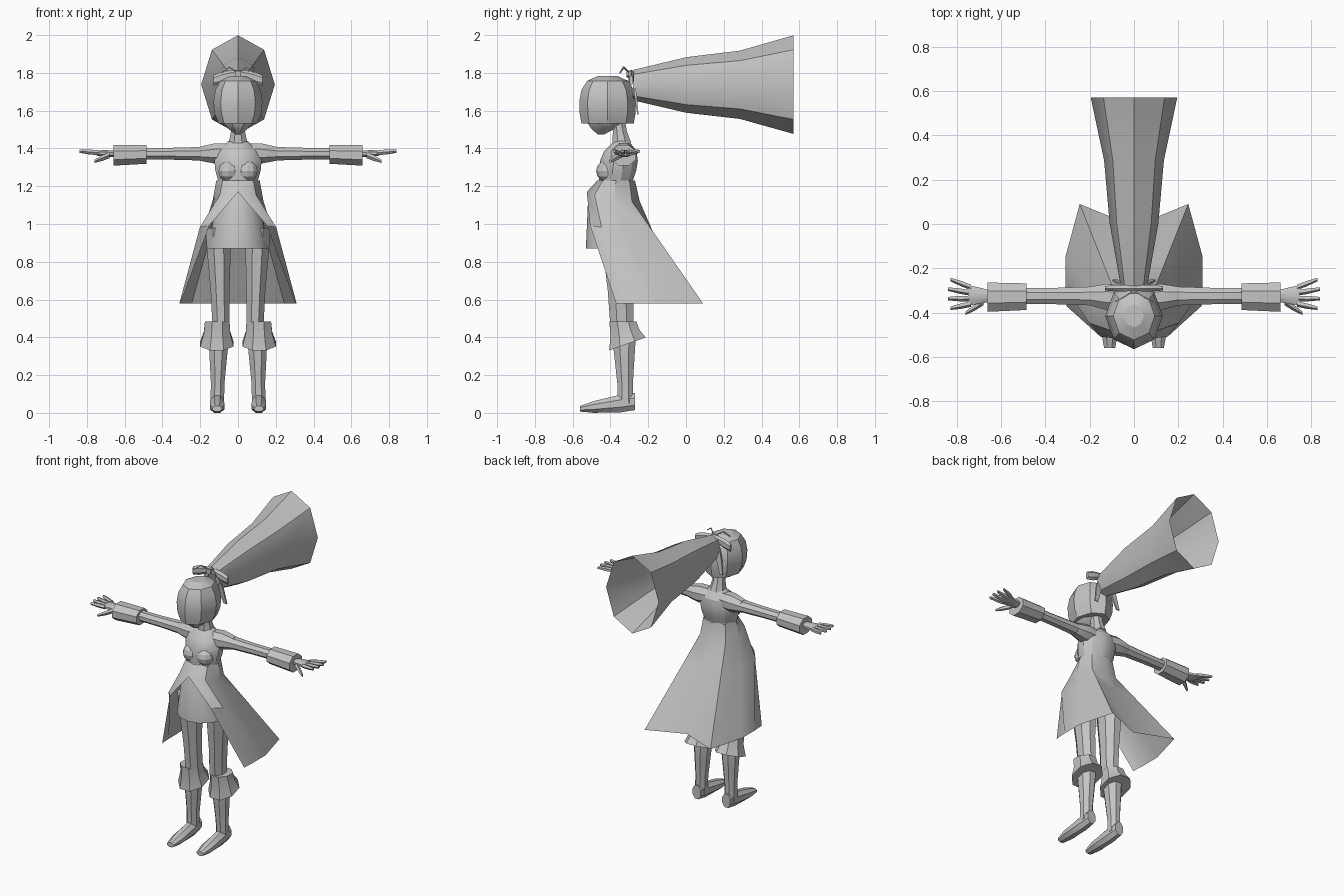
import bpy, bmesh, math
from mathutils import Vector

default_cube = bpy.data.objects.get("Cube")
if default_cube:
    bpy.data.objects.remove(default_cube, do_unlink=True)

grey = bpy.data.materials.new("plain_grey")
grey.use_nodes = True
shade = (.55, .55, .55, 1)
grey.diffuse_color = shade
grey.node_tree.nodes["Principled BSDF"].inputs["Base Color"].default_value = shade


def finish(name, bm, mirror=False, smooth_angle=28):
    """Turn a bmesh into a shaded object, optionally mirrored across x."""
    bmesh.ops.recalc_face_normals(bm, faces=bm.faces)
    mesh = bpy.data.meshes.new(name)
    bm.to_mesh(mesh)
    bm.free()
    mesh.materials.append(grey)
    part = bpy.data.objects.new(name, mesh)
    bpy.context.collection.objects.link(part)
    if mirror:
        part.modifiers.new("mirror", 'MIRROR')
    bpy.ops.object.select_all(action='DESELECT')
    part.select_set(True)
    bpy.context.view_layer.objects.active = part
    bpy.ops.object.shade_smooth_by_angle(angle=math.radians(smooth_angle))


def loft(name, rings, closed=True, caps=True, **options):
    """Bridge a list of point rings with quads."""
    bm = bmesh.new()
    rows = [[bm.verts.new(point) for point in ring] for ring in rings]
    count = len(rows[0])
    for low, high in zip(rows, rows[1:]):
        for i in range(count if closed else count - 1):
            j = (i + 1) % count
            bm.faces.new((low[i], low[j], high[j], high[i]))
    if closed and caps:
        bm.faces.new(rows[0])
        bm.faces.new(rows[-1])
    finish(name, bm, **options)


def sweep(name, axis, start, end, widths, ratio=1, end_ratio=None,
          sides=8, flat=True, tilt=0, **options):
    """Tube with evenly spaced elliptical sections square to an axis."""
    along = "xyz".index(axis)
    across, upward = [i for i in range(3) if i != along]
    turn = math.pi / sides if flat else 0
    rings = []
    for index, width in enumerate(widths):
        fraction = index / (len(widths) - 1)
        centre = Vector(start).lerp(Vector(end), fraction)
        stretch = ratio + ((end_ratio or ratio) - ratio) * fraction
        radius = width / math.cos(turn)
        ring = []
        for k in range(sides):
            angle = math.tau * k / sides + turn
            point = centre.copy()
            rise = radius * stretch * math.sin(angle)
            point[across] += radius * math.cos(angle)
            point[upward] += rise
            point[along] += tilt * fraction * rise
            ring.append(point)
        rings.append(ring)
    loft(name, rings, **options)


def around(angle, radius_x, radius_y, centre_y, height):
    """Point on a horizontal ellipse, measured from the front."""
    return Vector((radius_x * math.sin(angle),
                   centre_y - radius_y * math.cos(angle), height))


# Hips, chest and neck
sweep("hips", 'z', (0, -.37, .95), (0, -.37, 1.23), [.13, .12, .1], ratio=.85, sides=12)
sweep("chest", 'z', (0, -.37, 1.23), (0, -.34, 1.44), [.105, .12, .125, .11, .05],
      ratio=.85, end_ratio=.75, sides=12)
sweep("neck", 'z', (0, -.34, 1.43), (0, -.36, 1.55), [.05, .037, .037])

# Bust
bust = bmesh.new()
bmesh.ops.create_uvsphere(bust, u_segments=10, v_segments=6, radius=.056)
bmesh.ops.translate(bust, vec=(.05, -.42, 1.28), verts=bust.verts)
finish("bust", bust, mirror=True)

# Chin and lower face
sweep("face", 'z', (0, -.42, 1.56), (0, -.45, 1.475), [.09, .075, .05, .015], ratio=1.2)

# Faceted bowl of hair: rounded crown, slightly tucked hem
hair_rings = []
for step in range(6):
    lift = -.85 + .45 * step
    narrow = math.cos(lift) ** .6
    deep = math.cos(lift) ** (.2 if lift < 0 else .6)
    height = 1.64 + .145 * math.sin(lift)
    hair_rings.append([around(math.tau * k / 8, .13 * narrow, .15 * deep, -.415, height)
                       for k in range(8)])
loft("hair_bowl", hair_rings, smooth_angle=24)

# Open flared ponytail
sweep("ponytail", 'y', (0, -.28, 1.735), (0, .57, 1.738), [.06, .11, .135, .195],
      ratio=1.34, flat=False, caps=False, smooth_angle=35)

# Bow: wings, knot, hanging ribbons and fine loose strands
sweep("bow_wing", 'x', (0, -.29, 1.8), (.13, -.29, 1.76), [.012, .014, .014, .01],
      ratio=1.2, end_ratio=2.4, sides=6, mirror=True)
sweep("bow_knot", 'y', (0, -.315, 1.795), (0, -.265, 1.79), [.016, .016], sides=6)
sweep("bow_ribbon", 'z', (.03, -.28, 1.79), (.085, -.255, 1.58), [.012, .02, .012],
      ratio=.3, sides=4, mirror=True)
strand = [(0, -.3, 1.8), (.045, -.33, 1.83), (.085, -.35, 1.8)]
for name, start, end in zip(("inner", "outer"), strand, strand[1:]):
    sweep(name + "_bow_strand", 'x', start, end, [.004, .003], sides=4, mirror=True)

# Long coat tails: columns run from the front edge round to the centre back
hem = [(.305, -.37), (.31, -.29), (.31, -.15), (.245, .09), (0, -.01)]
coat = []
for index, (x, y) in enumerate(hem):
    angle = math.pi * index / (len(hem) - 1)
    front = max(math.cos(angle), 0)
    waist = around(angle, .115, .1, -.37, 1.23)
    hip = around(angle, .135, .14, -.385, 1.12 + .05 * front)
    corner = Vector((x, y, .58))
    thigh = hip.lerp(corner, .3) + Vector((.06, -.03, 0)) * front
    coat.append([waist, hip, thigh, corner])
loft("coat_tails", coat, closed=False, mirror=True)

# Short front skirt panel under the coat
panel = []
for column in range(5):
    angle = math.radians(column * 25)
    panel.append([around(angle, .1, .09, -.37, 1.22), around(angle, .12, .14, -.38, 1.1),
                  around(angle, .165, .17, -.36, .87)])
loft("skirt_panel", panel, closed=False, mirror=True)

# Legs, feet and flared boot cuffs that rise towards the back
sweep("thigh", 'z', (.105, -.36, .98), (.09, -.34, .48), [.068, .06, .05, .046],
      ratio=1.35, mirror=True)
sweep("boot_shaft", 'z', (.1, -.33, .48), (.11, -.32, .05), [.048, .052, .044, .036, .036],
      ratio=1.15, mirror=True)
sweep("foot", 'y', (.11, -.27, .06), (.11, -.56, .022), [.03, .037, .037, .038, .025],
      ratio=1.5, end_ratio=.6, mirror=True)
sweep("boot_cuff", 'z', (.11, -.335, .485), (.112, -.31, .365), [.065, .07, .088],
      ratio=1.1, tilt=.35, mirror=True)

# Shoulders, arms and wide sleeve cuffs
sweep("shoulder", 'x', (.04, -.335, 1.375), (.2, -.325, 1.372), [.055, .06, .042],
      ratio=.9, mirror=True)
sweep("arm", 'x', (.2, -.325, 1.372), (.66, -.325, 1.372), [.042, .037, .036, .025],
      ratio=.85, mirror=True)
sweep("sleeve_cuff", 'x', (.485, -.328, 1.368), (.66, -.33, 1.363), [.06, .066],
      ratio=.82, mirror=True)

# Hands: palm, four fanned fingers and a thumb
sweep("palm", 'x', (.64, -.325, 1.37), (.75, -.322, 1.376), [.024, .036, .046],
      ratio=.7, end_ratio=.3, mirror=True)
for index, name in enumerate(("little", "ring", "middle", "index")):
    knuckle = (.735, -.285 - .025 * index, 1.377)
    tip = (.845 - .012 * abs(index - 1.5), -.25 - .043 * index, 1.385)
    sweep(name + "_finger", 'x', knuckle, tip, [.011, .011, .007], sides=5, mirror=True)
sweep("thumb", 'x', (.68, -.35, 1.365), (.76, -.402, 1.332), [.014, .013, .007],
      sides=5, mirror=True)
